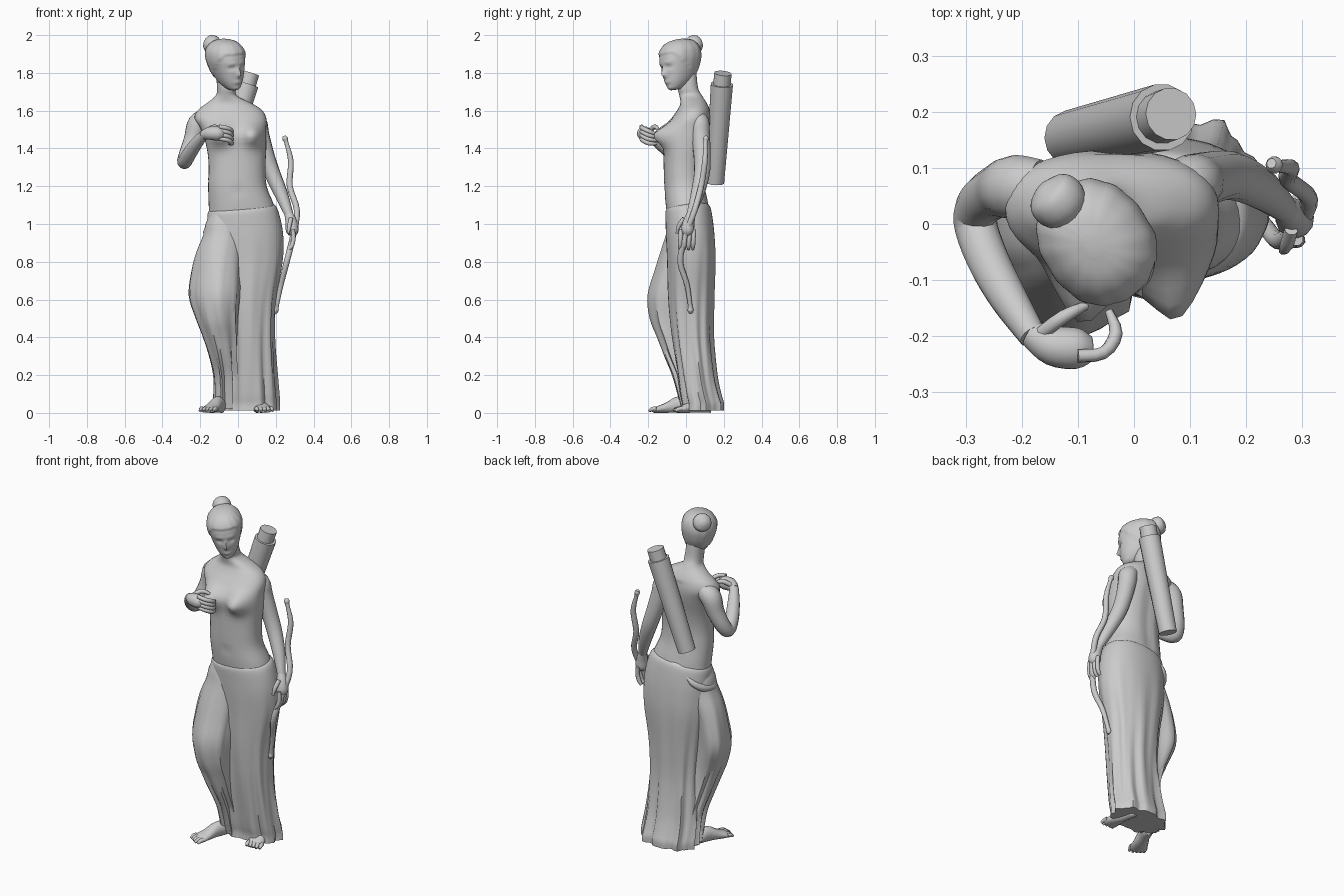
import bpy, bmesh
from math import sin, cos, pi, exp, radians
from mathutils import Vector, Matrix


def spline(rows, steps):
    """Catmull-Rom interpolation through rows of numbers."""
    out = []
    for i in range(len(rows) - 1):
        a, b, c, d = (rows[max(i - 1, 0)], rows[i], rows[i + 1],
                      rows[min(i + 2, len(rows) - 1)])
        for s in range(steps):
            t = s / steps
            out.append([q + .5 * t * (r - p + t * (2*p - 5*q + 4*r - e + t * (3*(q - r) + e - p)))
                        for p, q, r, e in zip(a, b, c, d)])
    return out + [list(rows[-1])]


def skin(name, rings, angle=60):
    """Closed surface through rings of points."""
    bm = bmesh.new()
    vs = [[bm.verts.new(p) for p in ring] for ring in rings]
    n = len(vs[0])
    for a, b in zip(vs, vs[1:]):
        for k in range(n):
            bm.faces.new((a[k], a[(k + 1) % n], b[(k + 1) % n], b[k]))
    bm.faces.new(vs[0][::-1])
    bm.faces.new(vs[-1])
    bmesh.ops.recalc_face_normals(bm, faces=bm.faces)
    me = bpy.data.meshes.new(name)
    bm.to_mesh(me)
    bm.free()
    ob = bpy.data.objects.new(name, me)
    bpy.context.collection.objects.link(ob)
    bpy.ops.object.select_all(action='DESELECT')
    ob.select_set(True)
    bpy.context.view_layer.objects.active = ob
    bpy.ops.object.shade_smooth_by_angle(angle=radians(angle))
    return ob


def tube(name, pts, n=12, steps=4, angle=60):
    """Round limb along points of (x, y, z, radius)."""
    path = spline(pts, steps)
    cs = [Vector(p[:3]) for p in path]
    rings, side = [], Vector((.3, 1, .2))
    for i, c in enumerate(cs):
        t = (cs[min(i + 1, len(cs) - 1)] - cs[max(i - 1, 0)]).normalized()
        side = (side - t * side.dot(t)).normalized()
        up = t.cross(side)
        r = max(path[i][3], .002)
        rings.append([c + r * (side * cos(2*pi*k/n) + up * sin(2*pi*k/n)) for k in range(n)])
    return skin(name, rings, angle)


def finger(name, pts, r=.012):
    pts = [(*p, r) for p in pts]
    pts[-1] = (*pts[-1][:3], r * .6)
    return tube(name, pts, 8, 3)


def loft(name, rows, n=40, steps=4, shape=None):
    """Stacked ovals from rows of (z, xmin, xmax, ymin, ymax)."""
    rings = []
    for z, x0, x1, y0, y1 in spline(rows, steps):
        ring = []
        for k in range(n):
            a = 2 * pi * k / n
            c, s = cos(a), sin(a)
            c, s = (abs(v) ** .9 * (1 if v > 0 else -1) for v in (c, s))
            p = Vector(((x0 + x1)/2 + c * (x1 - x0)/2, (y0 + y1)/2 + s * (y1 - y0)/2, z))
            ring.append(shape(p, a) if shape else p)
        rings.append(ring)
    return skin(name, rings)


# torso and neck
def chest(p, a):
    if p.y < 0:
        for cx in (-.095, .078):
            d = ((p.x - cx) / .055) ** 2 + ((p.z - 1.47) / .052) ** 2
            p.y -= .078 * exp(-d)
        p.y += .012 * exp(-((p.x + .005) / .015) ** 2 - ((p.z - 1.17) / .02) ** 2)
    elif p.y > .05:
        p.y -= .012 * exp(-((p.x + .02) / .025) ** 2) * (1.6 > p.z > 1.1)
    return p


loft("torso", [
    (.98, -.15, .22, -.09, .13), (1.1, -.155, .19, -.107, .12),
    (1.2, -.158, .152, -.115, .10), (1.3, -.155, .145, -.118, .095),
    (1.4, -.165, .15, -.118, .108), (1.5, -.195, .15, -.105, .128),
    (1.56, -.23, .15, -.075, .132), (1.605, -.21, .125, -.045, .125),
    (1.64, -.165, .07, -.03, .11), (1.68, -.118, -.005, -.035, .085),
    (1.72, -.112, -.012, -.045, .064), (1.8, -.115, -.02, -.05, .055)], shape=chest)


# skirt: standing side and back, with hanging folds
def folds(p, a):
    k = max(0, min(1, (1.0 - p.z) / .9))
    d = k * (.009 * sin(9 * a + 2 * p.z) + .006 * sin(15 * a - 3 * p.z))
    return p + Vector((cos(a) * d, sin(a) * d, 0))


def waist_tilt(p, a):
    p = folds(p, a)
    p.z += max(0, (p.z - .95)) * .35 * (p.x * 2 + p.y * 2)
    return p


loft("skirt", [
    (.012, -.12, .21, -.015, .195), (.05, -.12, .21, -.015, .195), (.1, -.12, .207, -.025, .18),
    (.2, -.115, .2, -.04, .158), (.4, -.105, .19, -.07, .14), (.6, -.12, .2, -.09, .145),
    (.8, -.15, .235, -.098, .155), (.92, -.16, .24, -.105, .152),
    (1.0, -.163, .229, -.108, .144), (1.07, -.16, .205, -.109, .131),
    (1.09, -.145, .18, -.098, .115)], n=56, shape=waist_tilt)


# skirt over the bent knee, its outer side swept back
def swept(p, a):
    k = exp(-((p.z - .62) / .28) ** 2)
    p.y += .55 * k * max(0, -.125 - p.x)
    return folds(p, a)


loft("knee_drape", [
    (.02, -.118, 0, -.02, .11), (.1, -.12, 0, -.04, .11), (.2, -.125, 0, -.07, .1),
    (.3, -.15, .0, -.112, .08), (.4, -.185, .0, -.15, .065),
    (.5, -.225, .0, -.188, .055), (.62, -.262, .01, -.2, .055),
    (.75, -.248, .015, -.165, .07), (.85, -.222, .02, -.135, .085),
    (.94, -.185, .02, -.108, .09), (1.0, -.172, .01, -.095, .09),
    (1.05, -.15, -.03, -.08, .08)], shape=swept)
tube("hip_fold", [(-.13, -.06, .975, .01), (-.162, -.02, .955, .02),
                  (-.155, .05, .965, .022), (-.12, .1, 1.0, .018), (-.08, .11, 1.04, .008)], 10)

# head, built facing -y and then turned
HEAD = (Matrix.Translation((-.06, -.005, 1.72)) @ Matrix.Rotation(radians(35), 4, 'Z')
        @ Matrix.Rotation(radians(6), 4, 'X') @ Matrix.Rotation(radians(-7), 4, 'Y')
        @ Matrix.Scale(1.02, 4))


def face(p, a):
    x, y, z = p

    def bump(cx, cz, sx, sz):
        return exp(-((abs(x) - cx) / sx) ** 2 - ((z - cz) / sz) ** 2)
    if y < -.02:
        p.y -= (.02 * bump(0, .083, .011, .016) + .011 * bump(0, .108, .009, .02)
                + .007 * bump(0, .042, .02, .009) + .006 * bump(0, .008, .02, .012)
                - .009 * bump(.033, .118, .017, .011) + .004 * bump(.03, .142, .025, .008))
    line = .185 - .13 * max(0, min(1, (y + .085) / .12))
    if z > line:
        m = 1.06 + .012 * sin(14 * a)
        p.x, p.y = x * m, y * m
    return HEAD @ p


loft("head", [
    (-.002, -.02, .02, -.085, -.03), (.01, -.036, .036, -.098, -.01),
    (.04, -.056, .056, -.108, .04), (.08, -.072, .072, -.112, .075),
    (.12, -.083, .083, -.114, .095), (.16, -.09, .09, -.114, .106),
    (.2, -.086, .086, -.102, .104), (.23, -.067, .067, -.08, .088),
    (.248, -.042, .042, -.05, .06), (.256, -.012, .012, -.01, .025)],
    n=56, steps=5, shape=face)
# hair bun
tube("hair_bun", [(-.10, .01, 1.93, .03), (-.12, .028, 1.94, .046), (-.138, .043, 1.95, .051),
                  (-.155, .058, 1.956, .042), (-.165, .068, 1.96, .012)], 16)

# raised arm with its hand
tube("raised_arm", [(-.165, .065, 1.56, .05), (-.21, .065, 1.53, .058), (-.238, .06, 1.45, .049),
                    (-.27, .04, 1.37, .043), (-.283, .005, 1.33, .039), (-.262, -.06, 1.365, .038),
                    (-.225, -.13, 1.42, .034), (-.18, -.2, 1.475, .025)], 14)
tube("raised_palm", [(-.185, -.195, 1.472, .024), (-.145, -.217, 1.48, .036),
                     (-.1, -.222, 1.478, .037), (-.075, -.222, 1.475, .022)])
for i in range(4):
    d = .021 * i
    finger(f"raised_finger_{i}", [(-.1, -.235, 1.515 - d), (-.055, -.23, 1.507 - d),
                                  (-.032, -.195, 1.49 - d), (-.045, -.155, 1.475 - d * .8)])
finger("raised_thumb", [(-.165, -.195, 1.49), (-.125, -.165, 1.515), (-.085, -.145, 1.5)], .013)

# lowered arm with its hand
tube("lowered_arm", [(.06, .06, 1.56, .045), (.1, .07, 1.535, .053), (.116, .077, 1.47, .05),
                     (.152, .086, 1.35, .045), (.185, .083, 1.26, .042),
                     (.232, .058, 1.15, .035), (.27, .025, 1.05, .023)], 14)
tube("lowered_palm", [(.268, .027, 1.055, .023), (.282, .015, 1.01, .031),
                      (.287, .008, .965, .034), (.287, .006, .94, .02)])
for i in range(4):
    y = .042 - .023 * i
    finger(f"lowered_finger_{i}", [(.29, y, .97), (.294, y - .002, .925),
                                   (.285, y - .005, .885), (.27, y - .006, .865)])
finger("lowered_thumb", [(.28, -.01, 1.03), (.272, -.038, .99), (.265, -.048, .95)])

# bow with knobbed ends
tube("bow", [(.245, .108, 1.465, .009), (.25, .105, 1.45, .016), (.256, .103, 1.43, .011),
             (.28, .1, 1.33, .015), (.274, .08, 1.2, .016), (.312, .045, 1.07, .016),
             (.29, -.005, .93, .016), (.258, -.03, .8, .016), (.228, .005, .68, .014),
             (.205, .022, .57, .012), (.2, .024, .545, .016), (.196, .026, .528, .009)], 10)

# quiver with a narrower collar
tube("quiver", [(-.112, .153, 1.22, .05), (.05, .19, 1.74, .06)], 14, 1, 30)
tube("quiver_collar", [(.043, .188, 1.72, .047), (.066, .196, 1.798, .047)], 14, 1, 30)


# feet with toes
def foot(name, heel, toe):
    h, t = Vector(heel), Vector(toe)
    f = (t - h).normalized()
    s = Vector((-f.y, f.x, 0))
    length = (t - h).length
    rings = []
    for u, w, top in spline([(0, .018, .05), (.12, .034, .085), (.35, .034, .085), (.6, .042, .055),
                             (.82, .048, .035), (.9, .04, .022)], 3):
        c = h + f * length * u
        rings.append([c + s * w * cos(2*pi*k/14) + Vector((0, 0, top * (.5 + .5 * sin(2*pi*k/14))))
                      for k in range(14)])
    skin(name, rings)
    for i in range(5):
        o = s * (.04 - .02 * i)
        a, b = h + f * length * .78 + o, h + f * length * (1 - .02 * abs(i - 1)) + o
        finger(f"{name}_toe_{i}", [(a.x, a.y, .022), ((a.x + b.x)/2, (a.y + b.y)/2, .021),
                                   (b.x, b.y, .011)], .0115)


foot("bent_leg_foot", (-.085, .02, 0), (-.17, -.185, 0))
foot("standing_foot", (.1, .13, 0), (.145, -.07, 0))
